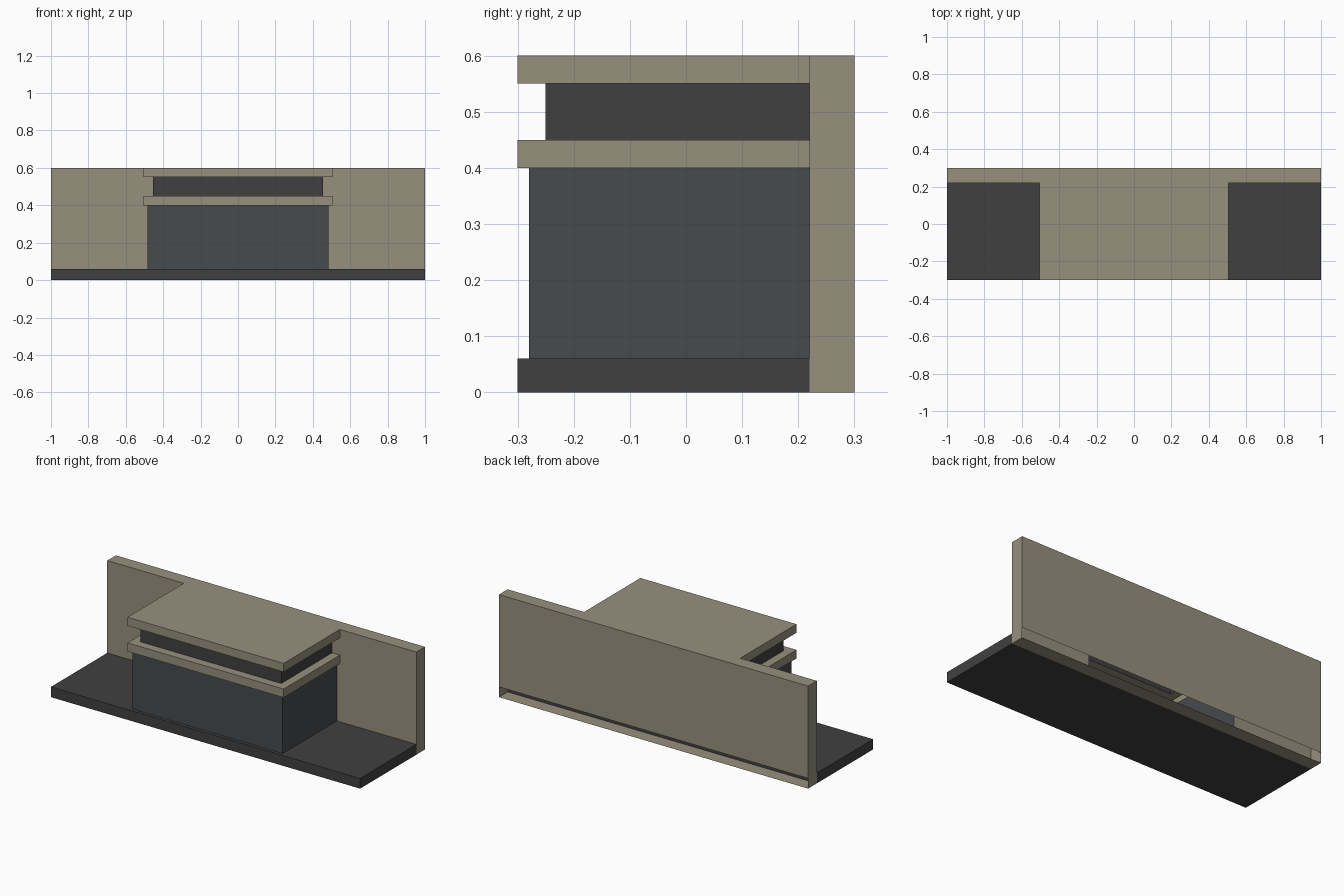
import bpy, bmesh

if "Cube" in bpy.data.objects:
    bpy.data.objects.remove(bpy.data.objects["Cube"])


def material(name, rgb):
    m = bpy.data.materials.new(name)
    m.diffuse_color = (*rgb, 1)
    m.use_nodes = True
    m.node_tree.nodes["Principled BSDF"].inputs["Base Color"].default_value = m.diffuse_color
    return m


STONE = material("stone", (0.31, 0.28, 0.205))
DARK = material("dark", (0.051, 0.051, 0.051))
SLATE = material("slate", (0.063, 0.07, 0.077))

JOIN = 0.22      # plane where the cabinet meets the back panel
BACK = 0.30
FLOOR = 0.06     # top of the plinth


def make(name, faces, mat):
    """Flat-faced object from a list of polygons."""
    bm = bmesh.new()
    for f in faces:
        bm.faces.new([bm.verts.new(p) for p in f])
    bmesh.ops.remove_doubles(bm, verts=bm.verts, dist=1e-5)
    me = bpy.data.meshes.new(name)
    bm.to_mesh(me)
    bm.free()
    me.materials.append(mat)
    ob = bpy.data.objects.new(name, me)
    bpy.context.collection.objects.link(ob)
    return ob


def ring(w, front, z):
    return [(-w, JOIN, z), (-w, front, z), (w, front, z), (w, JOIN, z)]


def shell(name, profile, mat, cap=False):
    """Open-backed wrap: left, front and right sides through stacked rings."""
    rings = [ring(*p) for p in profile]
    faces = [[a[i], a[i + 1], b[i + 1], b[i]]
             for a, b in zip(rings, rings[1:]) for i in range(3)]
    if cap:
        faces.append(rings[-1])
    make(name, faces, mat)


# Plinth
bpy.ops.mesh.primitive_cube_add(size=1, location=(0, (JOIN - 0.3) / 2, FLOOR / 2))
plinth = bpy.context.object
plinth.name = "plinth"
plinth.scale = (2, JOIN + 0.3, FLOOR)
plinth.data.materials.append(DARK)

# Cabinet: body, lower slab, recessed band, top slab (half width, front y)
body, slab, band = (0.485, -0.28), (0.505, -0.30), (0.455, -0.25)
shell("cabinet_body", [(*body, FLOOR), (*body, 0.40)], SLATE)
shell("lower_slab", [(*body, 0.40), (*slab, 0.40), (*slab, 0.45), (*band, 0.45)], STONE)
shell("recessed_band", [(*band, 0.45), (*band, 0.55)], DARK)
shell("top_slab", [(*band, 0.55), (*slab, 0.55), (*slab, 0.60)], STONE, cap=True)

# Back panel: hollow, open along the bottom of its rear face
panel = [
    [(1, BACK, FLOOR), (-1, BACK, FLOOR), (-1, BACK, 0.6), (1, BACK, 0.6)],   # rear
    [(-1, JOIN, 0.6), (1, JOIN, 0.6), (1, BACK, 0.6), (-1, BACK, 0.6)],       # top
    [(-1, JOIN, 0), (-1, BACK, 0), (1, BACK, 0), (1, JOIN, 0)],               # underside
]
# Front wall halves follow the stepped cabinet outline; ends close the panel
outline = [(1, FLOOR), (1, 0.6), (slab[0], 0.6), (slab[0], 0.55), (band[0], 0.55),
           (band[0], 0.45), (slab[0], 0.45), (slab[0], 0.40), (body[0], 0.40),
           (body[0], FLOOR)]
for s in (1, -1):
    wall = [(s * x, JOIN, z) for x, z in outline]
    end = [(s, JOIN, 0), (s, BACK, 0), (s, BACK, 0.6), (s, JOIN, 0.6)]
    panel += [wall[::s], end[::s]]
make("back_panel", panel, STONE)
